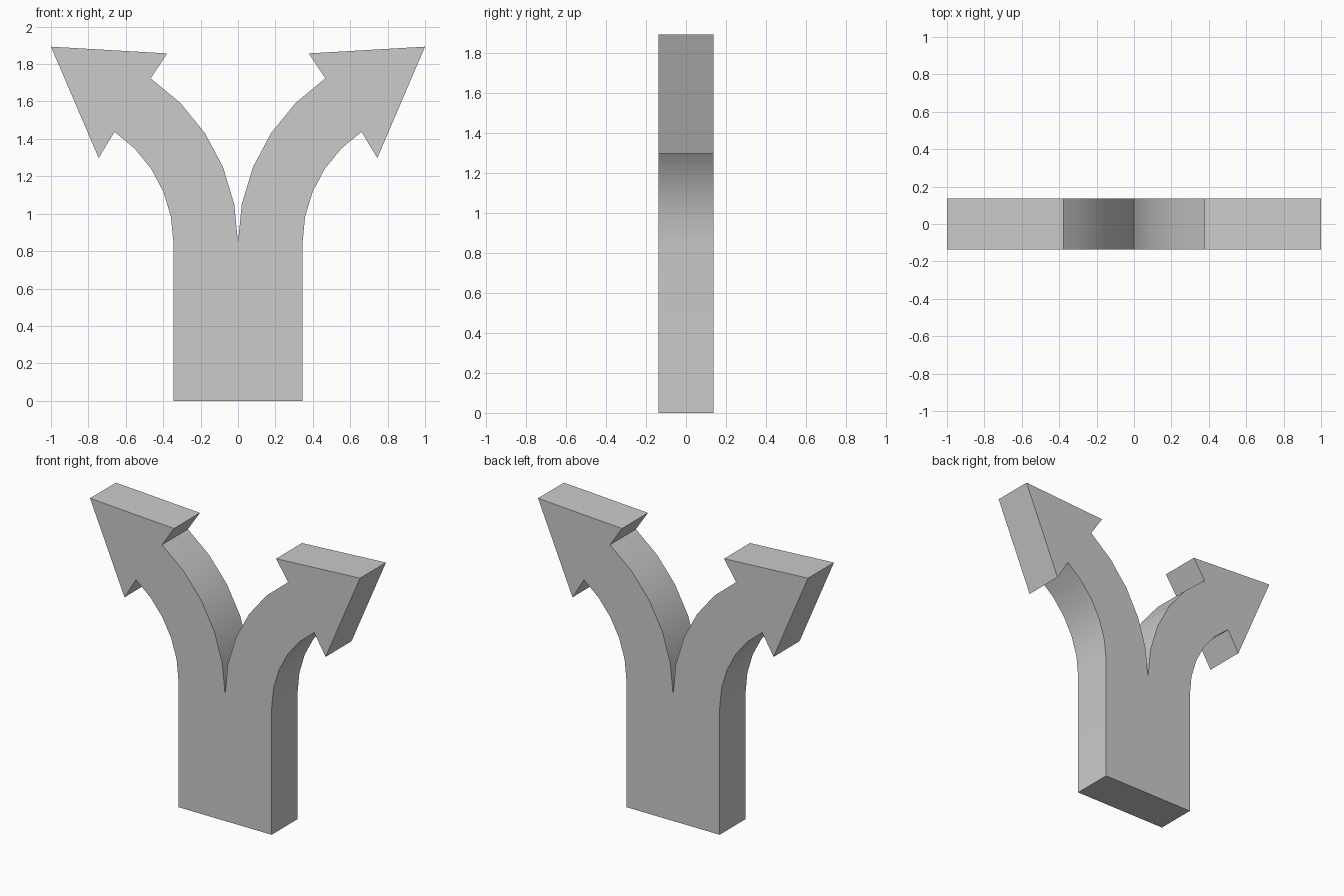
import bpy, bmesh, math

if "Cube" in bpy.data.objects:
    bpy.data.objects.remove(bpy.data.objects["Cube"])

DEPTH = 0.274
HALF_W = 0.345          # half width of the stem, also width of each branch
R_IN = 1.06             # bend radius along the centre notch
CX, CZ = 1.06, 0.845    # bend centre of the right branch
SWEEP = math.radians(56)
STEPS = 5


def arc(radius):
    return [(CX - radius * math.cos(SWEEP * i / STEPS),
             CZ + radius * math.sin(SWEEP * i / STEPS)) for i in range(STEPS + 1)]


# Right half outline: stem side, outer bend, arrow head, inner bend down to the notch
head = [(0.745, 1.298), (1.0, 1.893), (0.378, 1.857)]
right = [(HALF_W, 0.0)] + arc(R_IN - HALF_W) + head + arc(R_IN)[::-1]

# Mirror for the left half, sharing the notch point
left = [(-x, z) for x, z in reversed(right[:-1])]
outline = right + left

# Extrude the outline from front to back
bm = bmesh.new()
front = bm.faces.new([bm.verts.new((x, -DEPTH / 2, z)) for x, z in outline])
res = bmesh.ops.extrude_face_region(bm, geom=[front], use_keep_orig=True)
new_verts = [g for g in res["geom"] if isinstance(g, bmesh.types.BMVert)]
bmesh.ops.translate(bm, verts=new_verts, vec=(0, DEPTH, 0))
bmesh.ops.recalc_face_normals(bm, faces=bm.faces[:])

mesh = bpy.data.meshes.new("forked_arrow")
bm.to_mesh(mesh)
bm.free()
obj = bpy.data.objects.new("forked_arrow", mesh)
bpy.context.collection.objects.link(obj)

# Smooth bends, sharp edges elsewhere
bpy.context.view_layer.objects.active = obj
obj.select_set(True)
bpy.ops.object.shade_smooth_by_angle(angle=math.radians(30))
